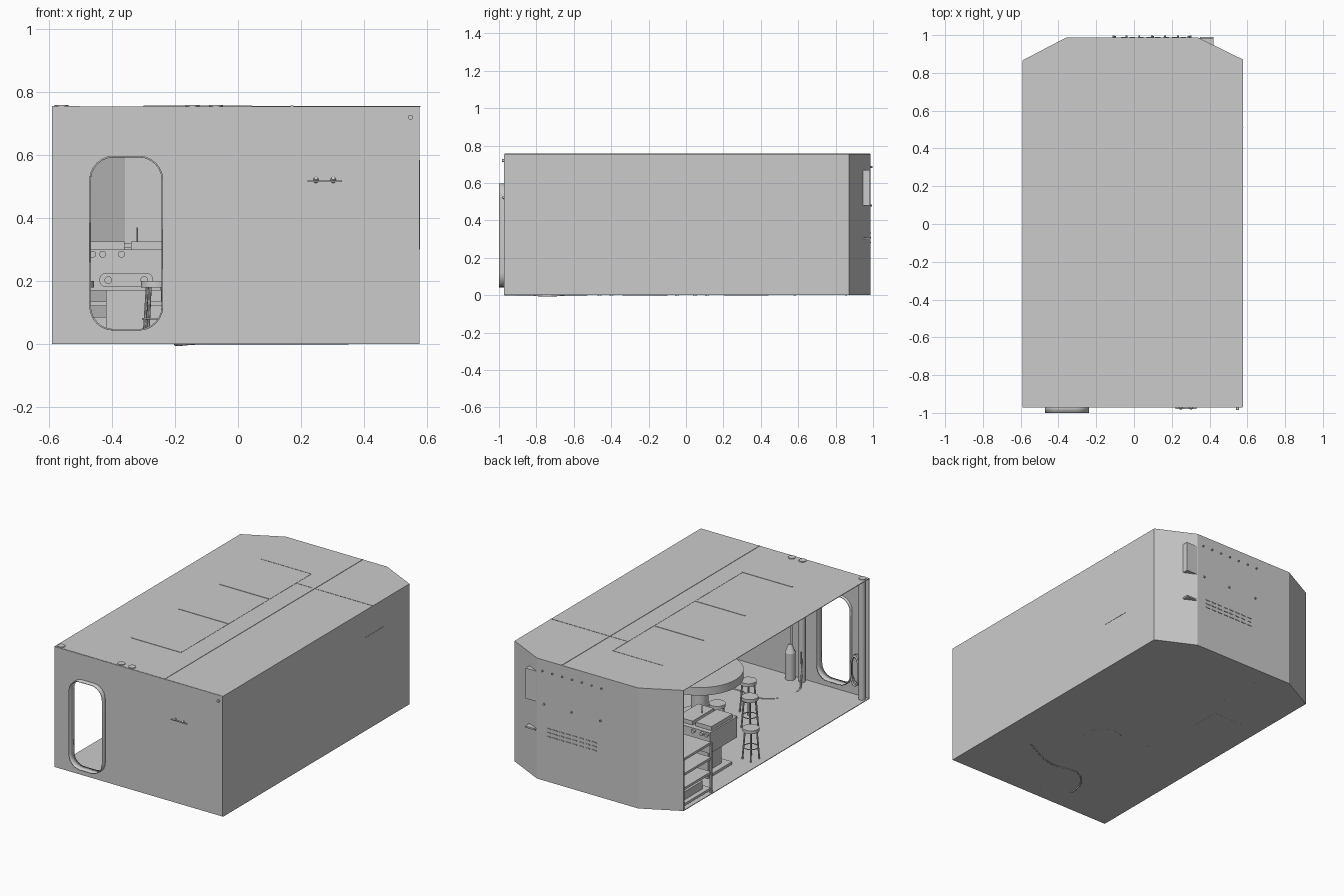
import bpy, bmesh, math
from mathutils import Vector

if "Cube" in bpy.data.objects:
    bpy.data.objects.remove(bpy.data.objects["Cube"], do_unlink=True)

grey = bpy.data.materials.new("light_grey")
grey.use_nodes = True
COLOUR = (0.6, 0.6, 0.6, 1)
grey.diffuse_color = COLOUR
grey.node_tree.nodes["Principled BSDF"].inputs["Base Color"].default_value = COLOUR


def finish(name, bm, thickness=0):
    mesh = bpy.data.meshes.new(name)
    bmesh.ops.recalc_face_normals(bm, faces=bm.faces)
    bm.to_mesh(mesh)
    bm.free()
    mesh.materials.append(grey)
    ob = bpy.data.objects.new(name, mesh)
    bpy.context.collection.objects.link(ob)
    if thickness:
        mod = ob.modifiers.new("thickness", "SOLIDIFY")
        mod.thickness = thickness
        mod.offset = 0
    return ob


def box(name, lo, hi):
    bm = bmesh.new()
    bmesh.ops.create_cube(bm, size=1)
    for v in bm.verts:
        v.co = Vector([(a + b) / 2 + c * (b - a) for a, b, c in zip(lo, hi, v.co)])
    return finish(name, bm)


def smooth(ob):
    bpy.ops.object.select_all(action="DESELECT")
    ob.select_set(True)
    bpy.context.view_layer.objects.active = ob
    bpy.ops.object.shade_smooth_by_angle(angle=math.radians(35))
    return ob


def rod(name, a, b, r, r2=None, sides=24):
    a, b = Vector(a), Vector(b)
    bm = bmesh.new()
    bmesh.ops.create_cone(bm, cap_ends=True, segments=sides, radius1=r,
                          radius2=r if r2 is None else r2, depth=(b - a).length)
    turn = (b - a).to_track_quat("Z", "Y").to_matrix().to_4x4()
    bmesh.ops.transform(bm, matrix=turn, verts=bm.verts)
    bmesh.ops.translate(bm, vec=(a + b) / 2, verts=bm.verts)
    return smooth(finish(name, bm))


def tube(name, points, r, cyclic=False):
    curve = bpy.data.curves.new(name, "CURVE")
    curve.dimensions = "3D"
    curve.bevel_depth = r
    curve.bevel_resolution = 2
    curve.use_fill_caps = True
    spline = curve.splines.new("BEZIER")
    spline.bezier_points.add(len(points) - 1)
    for p, co in zip(spline.bezier_points, points):
        p.co = co
        p.handle_left_type = p.handle_right_type = "AUTO"
    spline.use_cyclic_u = cyclic
    curve.materials.append(grey)
    ob = bpy.data.objects.new(name, curve)
    bpy.context.collection.objects.link(ob)


def rounded(cx, cz, hw, hh, r, y):
    pts = []
    for k, (sx, sz) in enumerate([(1, 1), (-1, 1), (-1, -1), (1, -1)]):
        for i in range(7):
            t = math.radians(90 * k + 15 * i)
            pts.append((cx + sx * (hw - r) + r * math.cos(t), y,
                        cz + sz * (hh - r) + r * math.sin(t)))
    return pts


# Shell: floor, roof and side walls, open on the right side
H = 0.753
plan = [(-0.59, -0.97), (0.575, -0.97), (0.575, 0.87),
        (0.34, 0.985), (-0.36, 0.985), (-0.59, 0.865)]
bm = bmesh.new()
low = [bm.verts.new((x, y, 0.002)) for x, y in plan]
high = [bm.verts.new((x, y, H)) for x, y in plan]
bm.faces.new(low)
bm.faces.new(high)
for i in range(1, 5):
    bm.faces.new((low[i], low[i + 1], high[i + 1], high[i]))
finish("cabin_shell", bm, 0.004)

# Front wall with doorway
bm = bmesh.new()
wall = [(-0.59, -0.97, 0.002), (0.575, -0.97, 0.002), (0.575, -0.97, H), (-0.59, -0.97, H)]
door = (-0.355, 0.32, 0.115, 0.275, 0.075)
for loop in (wall, rounded(*door, -0.97)):
    vs = [bm.verts.new(p) for p in loop]
    for i in range(len(vs)):
        bm.edges.new((vs[i - 1], vs[i]))
bmesh.ops.triangle_fill(bm, edges=bm.edges[:], use_beauty=True)
finish("front_wall", bm, 0.004)

# Door frame
bm = bmesh.new()
outer = [bm.verts.new(p) for p in rounded(*door, -1.0)]
inner = [bm.verts.new(p) for p in rounded(*door, -0.95)]
for i in range(len(outer)):
    bm.faces.new((outer[i - 1], outer[i], inner[i], inner[i - 1]))
smooth(finish("door_frame", bm, 0.005))

# Roof strips
box("roof_long_strip", (0.167, -0.97, H), (0.176, 0.985, H + 0.004))
for y in (-0.625, -0.155, 0.25):
    box("roof_cross_strip", (-0.30, y - 0.005, H), (0.045, y + 0.005, H + 0.004))
box("roof_end_strip", (-0.30, 0.658, H), (0.045, 0.662, H + 0.003))
box("roof_edge_strip", (0.043, -0.625, H), (0.047, 0.66, H + 0.003))
box("roof_side_strip", (0.045, 0.508, H), (0.58, 0.512, H + 0.003))

# Pipes and gas bottle by the front wall
for x in (-0.56, -0.145, -0.07):
    rod("roof_pipe_cap", (x, -0.945, H), (x, -0.945, H + 0.006), 0.022)
for x in (-0.56, -0.145):
    rod("standing_pipe", (x, -0.94, 0), (x, -0.94, H), 0.02)
rod("bottle_pipe", (-0.07, -0.94, 0.2), (-0.07, -0.94, H), 0.008)
rod("gas_bottle", (-0.07, -0.93, 0), (-0.07, -0.93, 0.17), 0.03)
rod("gas_bottle_neck", (-0.07, -0.93, 0.17), (-0.07, -0.93, 0.22), 0.03, 0.01)

# Coiled hose beside the door
for k in range(3):
    ring = [(-0.515 + (0.04 - 0.006 * k) * math.cos(t * math.pi / 4), -0.955 + 0.012 * k,
             0.17 + 0.09 * math.sin(t * math.pi / 4)) for t in range(8)]
    tube("hose_coil", ring, 0.006, True)

# Floor cable
tube("floor_cable", [(0.35, -0.53, 0.003), (0.12, -0.63, 0.003), (-0.115, -0.63, 0.003),
                     (-0.2, -0.82, 0.003), (-0.16, -0.91, 0.03), (-0.16, -0.91, 0.2)], 0.005)

# Round table
rod("table_top", (0.06, -0.22, 0.25), (0.06, -0.22, 0.30), 0.25, sides=48)
rod("table_column", (0.06, -0.22, 0.02), (0.06, -0.22, 0.25), 0.05)
rod("table_foot", (0.06, -0.22, 0), (0.06, -0.22, 0.02), 0.12)


# Stools
def stool(x, y):
    rod("stool_seat", (x, y, 0.18), (x, y, 0.20), 0.048)
    for k in range(4):
        c, s = math.cos(k * math.pi / 2 + 0.6), math.sin(k * math.pi / 2 + 0.6)
        rod("stool_leg", (x + 0.048 * c, y + 0.048 * s, 0),
            (x + 0.034 * c, y + 0.034 * s, 0.18), 0.005, sides=8)
    ring = [(x + 0.042 * math.cos(t * math.pi / 4), y + 0.042 * math.sin(t * math.pi / 4), 0.08)
            for t in range(8)]
    tube("stool_ring", ring, 0.003, True)


for x, y in ((-0.505, 0.08), (-0.26, -0.26), (-0.13, -0.43), (-0.16, -0.08)):
    stool(x, y)

# Machine on a pedestal
box("machine_base", (-0.46, 0.2, 0), (-0.25, 0.44, 0.02))
box("machine_pedestal", (-0.42, 0.25, 0.02), (-0.29, 0.38, 0.17))
box("machine_body", (-0.48, 0.18, 0.17), (-0.22, 0.45, 0.30))
for x in (-0.47, -0.34):
    box("machine_top_block", (x, 0.21, 0.30), (x + 0.11, 0.42, 0.325))
for y, d in ((0.18, -1), (0.45, 1)):
    bm = bmesh.new()
    bm.faces.new([bm.verts.new(p) for p in
                  rounded(-0.355, 0.203, 0.085, 0.022, 0.02, y + 0.004 * d)])
    finish("machine_plate", bm, 0.006)
    for x in (-0.412, -0.298):
        rod("plate_bolt", (x, y, 0.203), (x, y + 0.012 * d, 0.203), 0.012)
    for x in (-0.462, -0.43, -0.37):
        rod("machine_knob", (x, y, 0.285), (x, y + 0.015 * d, 0.285), 0.011)
rod("machine_lever", (-0.32, 0.3, 0.32), (-0.32, 0.3, 0.37), 0.003, sides=8)

# Bench with shelves at the rear
for z in (0.02, 0.12, 0.21, 0.305):
    box("bench_shelf", (-0.58, 0.58, z), (-0.2, 0.855, z + 0.015))
for x in (-0.585, -0.2):
    for y in (0.575, 0.85):
        box("bench_post", (x, y, 0), (x + 0.012, y + 0.012, 0.32))
box("bench_crate", (-0.55, 0.62, 0.035), (-0.36, 0.82, 0.085))

# Side wall cabinet
box("wall_cabinet", (0.48, 0.43, 0.30), (0.578, 0.62, 0.585))

# Rear corner box, ledge and wall fittings
box("rear_corner_box", (0.34, 0.91, 0.48), (0.42, 0.985, 0.67))
box("rear_ledge", (0.35, 0.92, 0.30), (0.42, 0.99, 0.31))
for i in range(7):
    x = 0.3 - i * 0.068
    rod("rear_upper_stud", (x, 0.98, 0.685), (x, 0.997, 0.685), 0.005, sides=8)
for x in (0.29, 0.1, -0.1):
    rod("rear_middle_stud", (x, 0.98, 0.48), (x, 0.995, 0.48), 0.006, sides=8)
for row in range(3):
    for i in range(8):
        x = 0.26 - i * 0.045
        z = 0.33 - row * 0.025
        box("rear_slot", (x - 0.015, 0.985, z), (x + 0.015, 0.99, z + 0.006))

# Front lamp hood and corner fitting
for x in (0.22, 0.275):
    rod("front_lamp_hood", (x + 0.0275, -0.96, 0.515), (x + 0.0275, -0.98, 0.527), 0.012, 0.006)
box("front_lamp_bar", (0.22, -0.98, 0.515), (0.33, -0.97, 0.519))
rod("corner_fitting", (0.548, -0.965, 0.72), (0.548, -0.985, 0.72), 0.008, sides=12)
